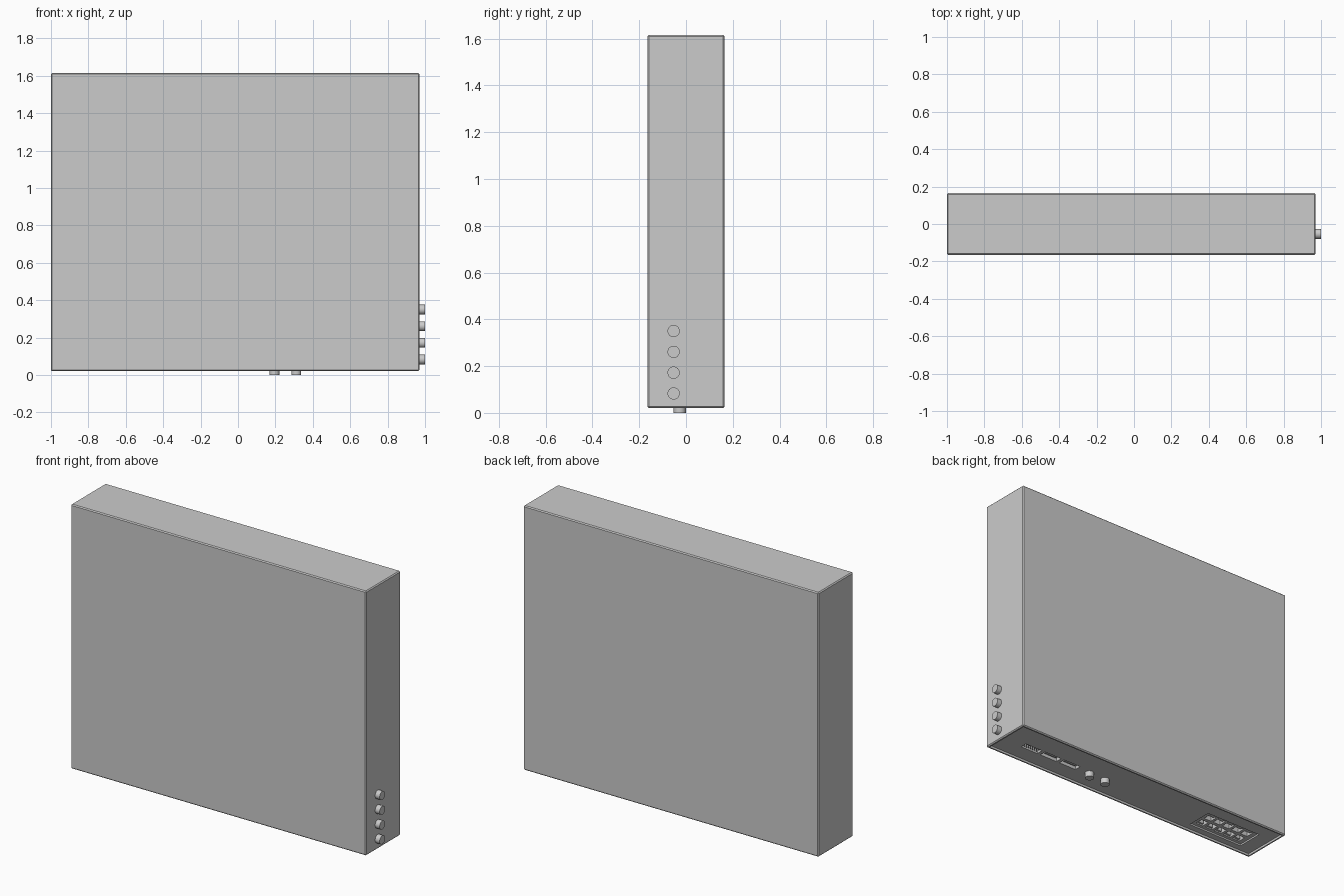
import bpy, bmesh
from math import pi

if "Cube" in bpy.data.objects:
    bpy.data.objects.remove(bpy.data.objects["Cube"])

X0, X1, HY, Z0, Z1 = -1.0, 0.97, 0.165, 0.021, 1.615
FLOOR = 0.034      # height of the recessed underside
ROW_Y = -0.027     # line along which the underside fittings sit


def box(name, x, y, z):
    bm = bmesh.new()
    bmesh.ops.create_cube(bm, size=1)
    for v in bm.verts:
        for i, (a, b) in enumerate((x, y, z)):
            v.co[i] = a if v.co[i] < 0 else b
    me = bpy.data.meshes.new(name)
    bm.to_mesh(me)
    bm.free()
    ob = bpy.data.objects.new(name, me)
    bpy.context.collection.objects.link(ob)
    return ob


def centred(name, cx, cy, w, d, z):
    return box(name, (cx - w / 2, cx + w / 2), (cy - d / 2, cy + d / 2), z)


def cut(target, cutter):
    cutter.hide_render = True
    bpy.context.view_layer.objects.active = target
    mod = target.modifiers.new("cut", 'BOOLEAN')
    mod.operation, mod.solver, mod.object = 'DIFFERENCE', 'EXACT', cutter
    bpy.ops.object.modifier_apply(modifier=mod.name)
    bpy.data.objects.remove(cutter, do_unlink=True)


def knob(name, loc, length, rot=(0, 0, 0)):
    bpy.ops.mesh.primitive_cylinder_add(vertices=32, radius=0.026, depth=length,
                                        location=loc, rotation=rot)
    bpy.context.object.name = name
    bpy.ops.object.shade_smooth_by_angle()


# Case: slab with thin chamfers and a rimmed, recessed underside
case = box("case", (X0, X1), (-HY, HY), (Z0, Z1))
bm = bmesh.new()
bm.from_mesh(case.data)
bmesh.ops.bevel(bm, geom=bm.edges[:], offset=0.006, segments=1, affect='EDGES')
bm.normal_update()
bottom = min(bm.faces, key=lambda f: f.calc_center_median().z)
bmesh.ops.inset_region(bm, faces=[bottom], thickness=0.012)
bmesh.ops.inset_region(bm, faces=[bottom], thickness=0.0005)
for v in bottom.verts:
    v.co.z = FLOOR
bm.to_mesh(case.data)
bm.free()

# Connector slots with a contact blade in each
for i in range(3):
    cx = 0.745 - 0.143 * i
    cut(case, centred("slot_cutter", cx, ROW_Y, 0.12, 0.042, (FLOOR - 0.02, FLOOR + 0.03)))
    if i:
        centred("slot_blade", cx, ROW_Y, 0.09, 0.01, (FLOOR + 0.008, FLOOR + 0.031))
    else:
        for k in range(7):
            for y in (-0.01, 0.01):
                centred("slot_pin", cx - 0.045 + 0.015 * k, ROW_Y + y, 0.006, 0.006,
                        (FLOOR + 0.004, FLOOR + 0.031))

# Socket bay: shallow recess holding two rows of five sockets
bay_x = -0.70
cut(case, centred("bay_cutter", bay_x, ROW_Y, 0.38, 0.165, (FLOOR - 0.02, FLOOR + 0.01)))
for i in range(5):
    for side in (-1, 1):
        cx, cy = bay_x + (i - 2) * 0.068, ROW_Y + side * 0.036
        cut(case, centred("socket_cutter", cx, cy, 0.05, 0.05, (FLOOR, FLOOR + 0.04)))
        centred("socket_contact", cx, cy + side * 0.014, 0.034, 0.012,
                (FLOOR + 0.014, FLOOR + 0.041))

# Round plugs on the underside
for x in (0.195, 0.312):
    knob("bottom_knob", (x, ROW_Y, FLOOR / 2), FLOOR)

# Row of round buttons on the right side
for i in range(4):
    knob("side_knob", (X1 + 0.015, -0.053, 0.083 + 0.089 * i), 0.03, (0, pi / 2, 0))
